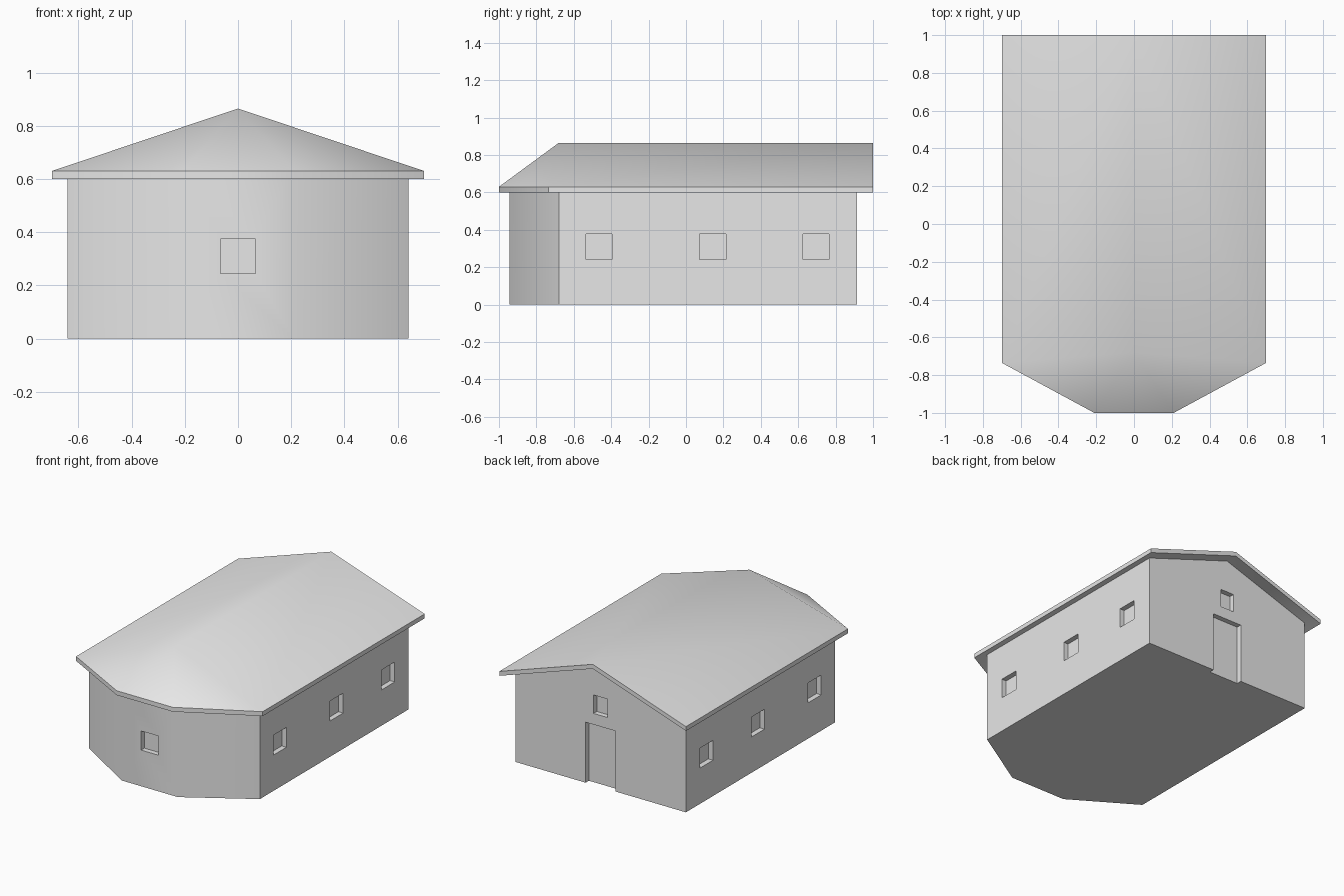
import bpy, bmesh, math
from mathutils import Matrix

cube = bpy.data.objects.get("Cube")
if cube:
    bpy.data.objects.remove(cube, do_unlink=True)

grey = bpy.data.materials.new("light_grey")
grey.use_nodes = True
grey.diffuse_color = (0.8, 0.8, 0.8, 1)
grey.node_tree.nodes["Principled BSDF"].inputs["Base Color"].default_value = (0.8, 0.8, 0.8, 1)

# Slopes over an outline of seven points, with the front ridge end as point 7
SLOPES = [(0, 1, 7), (1, 2, 7), (2, 3, 7), (3, 4, 5, 7), (5, 6, 0, 7)]
RIDGE_FRONT = -0.68


def make_object(name, bm):
    bmesh.ops.recalc_face_normals(bm, faces=bm.faces)
    mesh = bpy.data.meshes.new(name)
    bm.to_mesh(mesh)
    bm.free()
    mesh.materials.append(grey)
    obj = bpy.data.objects.new(name, mesh)
    bpy.context.collection.objects.link(obj)
    return obj


def half_hipped_solid(name, half_w, nose, shoulder, front, back, z_eave, z_front, z_ridge, thickness=None):
    """Solid with a three-sided front and a gable back; flat base if no thickness."""
    top = [(-half_w, shoulder, z_eave), (-nose, front, z_front),
           (nose, front, z_front), (half_w, shoulder, z_eave),
           (half_w, back, z_eave), (0, back, z_ridge), (-half_w, back, z_eave),
           (0, RIDGE_FRONT, z_ridge)]
    bm = bmesh.new()
    upper = [bm.verts.new(p) for p in top]
    for s in SLOPES:
        bm.faces.new([upper[i] for i in s])
    if thickness:
        lower = [bm.verts.new((x, y, z - thickness)) for x, y, z in top]
        for s in SLOPES:
            bm.faces.new([lower[i] for i in reversed(s)])
        for i in range(7):
            j = (i + 1) % 7
            bm.faces.new([lower[i], lower[j], upper[j], upper[i]])
    else:
        ring = [0, 1, 2, 3, 4, 6]
        lower = {i: bm.verts.new((top[i][0], top[i][1], 0)) for i in ring}
        bm.faces.new([lower[i] for i in reversed(ring)])
        for i, j in zip(ring, ring[1:] + ring[:1]):
            peak = [upper[5]] if i == 4 else []
            bm.faces.new([lower[i], lower[j], upper[j]] + peak + [upper[i]])
    return make_object(name, bm)


def smooth(obj):
    bpy.ops.object.select_all(action='DESELECT')
    obj.select_set(True)
    bpy.context.view_layer.objects.active = obj
    bpy.ops.object.shade_smooth_by_angle(angle=math.radians(45))


# Roof slab and walls; the wall tops end inside the slab
roof = half_hipped_solid("roof", 0.7, 0.21, -0.735, -1, 1, 0.63, 0.63, 0.865, 0.03)
walls = half_hipped_solid("walls", 0.64, 0.21, -0.68, -0.945, 0.915, 0.635, 0.655, 0.85)

# Recesses for the windows and the door
DEPTH = 0.035
cut = bmesh.new()


def recess(x, y, z, sx, sy, sz):
    bmesh.ops.create_cube(cut, size=1, matrix=Matrix.Translation((x, y, z)) @ Matrix.Diagonal((sx, sy, sz, 1)))


for side in (-1, 1):
    for y in (-0.465, 0.143, 0.695):
        recess(side * 0.64, y, 0.31, 2 * DEPTH, 0.14, 0.135)
recess(0, -0.945, 0.31, 0.13, 2 * DEPTH, 0.13)      # front window
recess(0, 0.915, 0.548, 0.105, 2 * DEPTH, 0.125)    # gable window
recess(0, 0.915, 0.155, 0.225, 2 * DEPTH, 0.51)     # doorway
cutter = make_object("recess_cutter", cut)
cutter.hide_render = True

mod = walls.modifiers.new("recesses", 'BOOLEAN')
mod.operation = 'DIFFERENCE'
mod.solver = 'EXACT'
mod.object = cutter
bpy.context.view_layer.objects.active = walls
bpy.ops.object.modifier_apply(modifier=mod.name)
bpy.data.objects.remove(cutter, do_unlink=True)

for obj in (roof, walls):
    smooth(obj)
